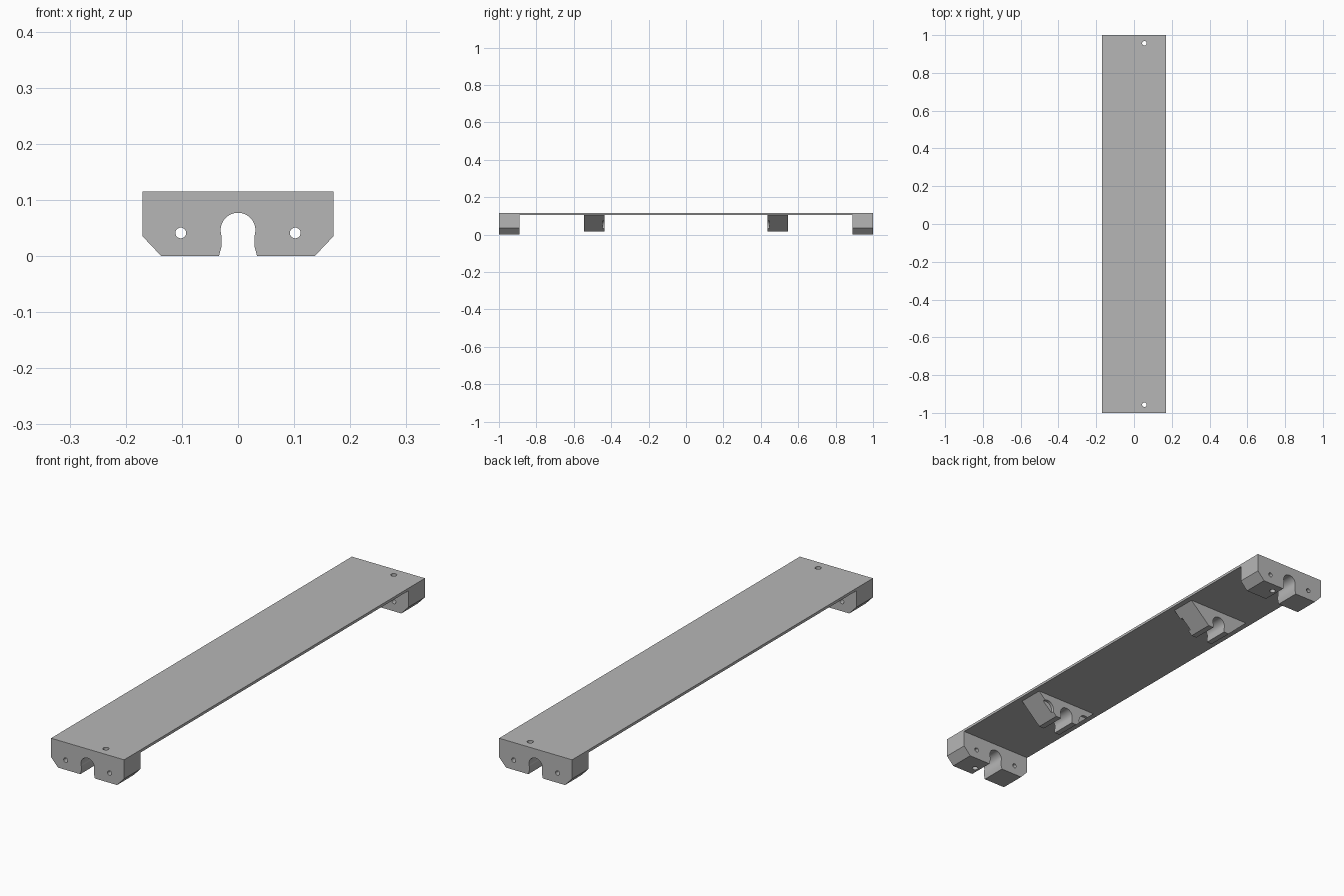
import bpy, bmesh
from math import sin, cos, pi, radians

if "Cube" in bpy.data.objects:
    bpy.data.objects.remove(bpy.data.objects["Cube"], do_unlink=True)

grey = bpy.data.materials.new("plain grey")
grey.use_nodes = True
colour = (0.47, 0.47, 0.47, 1)
grey.diffuse_color = colour
grey.node_tree.nodes["Principled BSDF"].inputs["Base Color"].default_value = colour

TOP = 0.115       # top of the deck
UNDER = 0.104     # underside of the deck
HALF = 0.17       # half the deck width


def circle(cx, cz, r, start=0, end=360, n=32):
    angles = [radians(start + (end - start) * i / n) for i in range(n + 1)]
    if end - start == 360:
        angles.pop()
    return [(cx + r * cos(a), cz + r * sin(a)) for a in angles]


def prism(name, outline, start, end, upright=False):
    """Extrude an x,z outline along y, or an x,y outline along z."""
    bm = bmesh.new()
    verts = [bm.verts.new((a, b, start) if upright else (a, start, b)) for a, b in outline]
    face = bm.faces.new(verts)
    moved = bmesh.ops.extrude_face_region(bm, geom=[face])["geom"]
    shift = (0, 0, end - start) if upright else (0, end - start, 0)
    bmesh.ops.translate(bm, vec=shift, verts=[v for v in moved if isinstance(v, bmesh.types.BMVert)])
    bmesh.ops.recalc_face_normals(bm, faces=bm.faces)
    mesh = bpy.data.meshes.new(name)
    bm.to_mesh(mesh)
    bm.free()
    mesh.materials.append(grey)
    ob = bpy.data.objects.new(name, mesh)
    bpy.context.collection.objects.link(ob)
    return ob


def combine(target, tool, operation):
    """Apply a boolean and discard the tool."""
    bpy.context.view_layer.objects.active = target
    mod = target.modifiers.new(operation.lower(), "BOOLEAN")
    mod.operation, mod.solver, mod.object = operation, "EXACT", tool
    bpy.ops.object.modifier_apply(modifier=mod.name)
    bpy.data.objects.remove(tool, do_unlink=True)


def mirrored(points):
    """Complete a right-hand half outline with its mirror image."""
    return points + [(-x, z) for x, z in reversed(points)]


# Thin deck
deck = prism("clip_on_deck", mirrored([(HALF, UNDER), (HALF, TOP)]), -1, 1)

# Chamfered end blocks and tapered inner blocks under the deck
end_outline = mirrored([(0.137, 0), (HALF, 0.035), (HALF, UNDER + 0.004)])
inner_outline = mirrored([(0.054, 0.018), (0.147, UNDER), (0.147, UNDER + 0.004)])
for outline, near, far in ((end_outline, 0.89, 1), (inner_outline, 0.435, 0.545)):
    for side in (-1, 1):
        combine(deck, prism("block", outline, side * near, side * far), "UNION")

# Snap-fit channel with a round top, narrow neck and flared mouth
channel = ([(0.036, -0.01), (0.034, 0), (0.029, 0.018), (0.029, 0.034)]
           + circle(0, 0.046, 0.031, -18, 198)
           + [(-0.029, 0.034), (-0.029, 0.018), (-0.034, 0), (-0.036, -0.01)])
combine(deck, prism("channel", channel, -1.1, 1.1), "DIFFERENCE")

for side in (-1, 1):
    # Lengthwise bolt holes and the shallow recesses in the inner blocks
    combine(deck, prism("bolt_hole", circle(side * 0.102, 0.041, 0.0095), -1.1, 1.1), "DIFFERENCE")
    for end in (-1, 1):
        recess = prism("recess", circle(side * 0.102, 0.044, 0.033), end * 0.42, end * 0.447)
        combine(deck, recess, "DIFFERENCE")
    # Upright screw holes through the end blocks
    screw = prism("screw_hole", circle(0.055, side * 0.957, 0.012), -0.1, 0.2, upright=True)
    combine(deck, screw, "DIFFERENCE")

bpy.ops.object.select_all(action="DESELECT")
deck.select_set(True)
bpy.context.view_layer.objects.active = deck
bpy.ops.object.shade_smooth_by_angle(angle=pi / 6)
